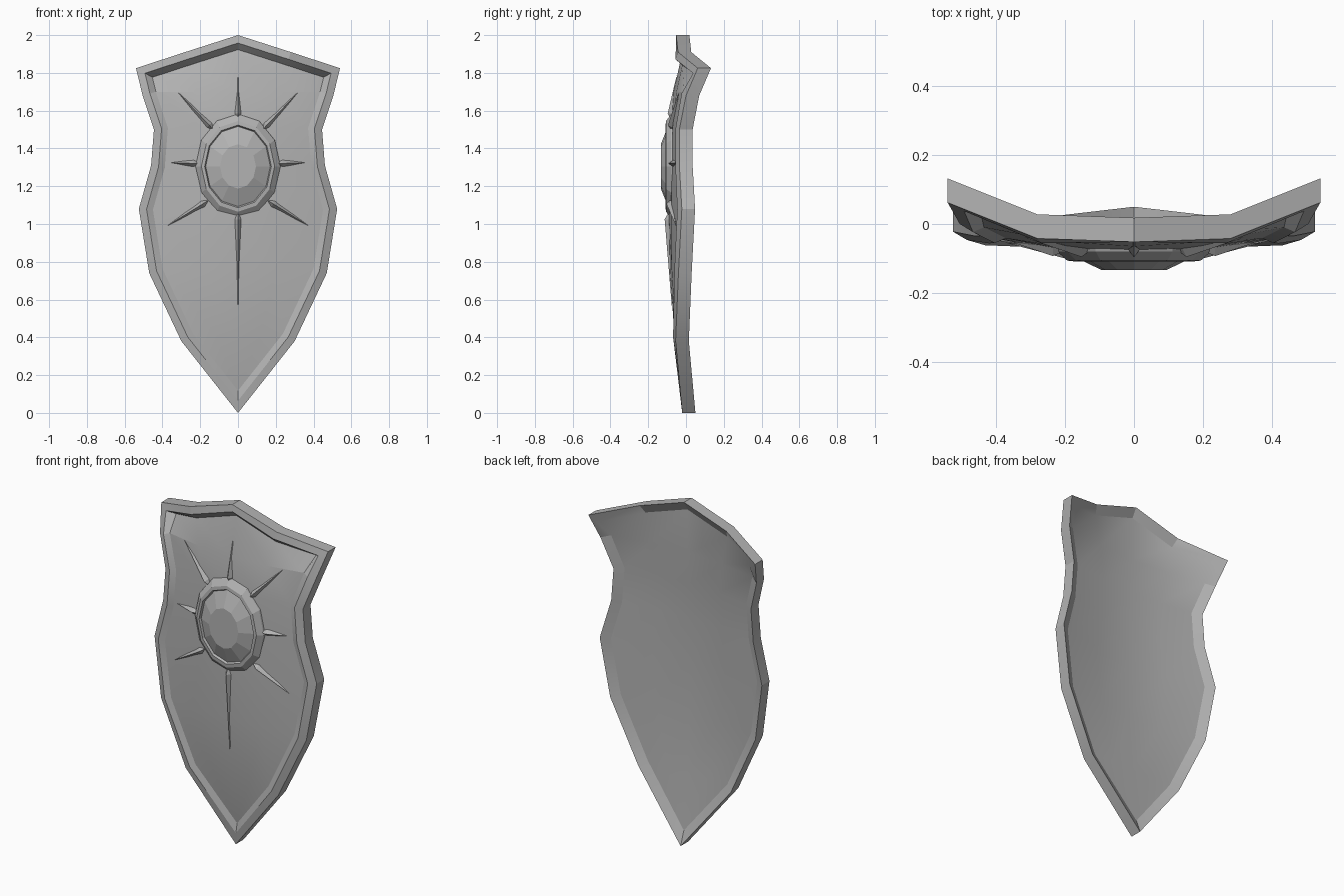
import bpy, bmesh, math
from mathutils import Vector

cube = bpy.data.objects.get("Cube")
if cube:
    bpy.data.objects.remove(cube)

# One plain grey for the whole shield
metal = bpy.data.materials.new("plain_grey")
metal.use_nodes = True
GREY = (0.45, 0.45, 0.45, 1)
metal.diffuse_color = GREY
metal.node_tree.nodes["Principled BSDF"].inputs["Base Color"].default_value = GREY

# Half outline from crest to tip: x, z, y of the back edge
OUTLINE = [(0, 2, .018), (.28, 1.91, .028), (.54, 1.825, .132), (.505, 1.68, .07),
           (.445, 1.5, .035), (.46, 1.31, .035), (.525, 1.08, .048), (.47, .74, .03),
           (.3, .38, .015), (0, 0, .05)]
# Depth of the panel's middle at each side row
MIDDLE = [-.065, -.08, -.087, -.091, -.085, -.062]
THICK = .07
COUNT = 2 * (len(OUTLINE) - 1)
TIP = len(OUTLINE) - 1


def full_loop():
    return [Vector(p) for p in OUTLINE] + [Vector((-x, z, y)) for x, z, y in OUTLINE[-2:0:-1]]


def inset(loop, dist):
    """Mitred inward offset in the x-z plane, keeping the depth."""
    out = []
    for i, p in enumerate(loop):
        a = (p.xy - loop[i - 1].xy).normalized()
        b = (loop[(i + 1) % COUNT].xy - p.xy).normalized()
        na, nb = Vector((a.y, -a.x)), Vector((b.y, -b.x))
        m = (na + nb) / (1 + na.dot(nb))
        out.append(Vector((p.x + m.x * dist, p.y + m.y * dist, p.z)))
    return out


def finish(name, bm, angle):
    bmesh.ops.recalc_face_normals(bm, faces=bm.faces)
    mesh = bpy.data.meshes.new(name)
    bm.to_mesh(mesh)
    bm.free()
    mesh.materials.append(metal)
    ob = bpy.data.objects.new(name, mesh)
    bpy.context.collection.objects.link(ob)
    if angle:
        bpy.ops.object.select_all(action='DESELECT')
        ob.select_set(True)
        bpy.context.view_layer.objects.active = ob
        bpy.ops.object.shade_smooth_by_angle(angle=math.radians(angle))
    return ob


def strip(bm, a, b):
    n = len(a)
    for i in range(n):
        j = (i + 1) % n
        bm.faces.new((a[i], a[j], b[j], b[i]))


def panel(bm, ring, shift):
    """Curved sheet spanning a rim loop, bulging towards the front."""
    rows = [[ring[-2], ring[-1], ring[0], ring[1], ring[2]]]
    for k, mid in enumerate(MIDDLE, start=3):
        l, r = ring[COUNT - k], ring[k]
        row = [l]
        for t in (-.5, 0, .5):
            y = r.co.y + (mid + shift - r.co.y) * (1 - t * t)
            row.append(bm.verts.new((r.co.x * t, y, r.co.z)))
        rows.append(row + [r])
    for a, b in zip(rows, rows[1:]):
        for i in range(4):
            bm.faces.new((a[i], a[i + 1], b[i + 1], b[i]))
    for i in range(4):
        bm.faces.new((rows[-1][i], rows[-1][i + 1], ring[TIP]))


# Shield body: side wall, sloped rim, recessed bevel, curved front and back
outer = full_loop()
rim = inset(outer, .04)
edge = inset(outer, .073)
TOP = {0, 1, 2, COUNT - 1, COUNT - 2}

bm = bmesh.new()


def add_loop(points, depth):
    return [bm.verts.new((p.x, p.z + depth(i, p), p.y)) for i, p in enumerate(points)]


def rim_depth(i, p):
    return -THICK - .05 * abs(p.x)


def edge_depth(i, p):
    return rim_depth(i, p) + (.035 if i in TOP else .012)


back = add_loop(outer, lambda i, p: 0)
front = add_loop(outer, lambda i, p: -THICK)
rim_ring = add_loop(rim, rim_depth)
edge_ring = add_loop(edge, edge_depth)
back_ring = add_loop(inset(outer, .05), lambda i, p: -.03)
for a, b in ((back, front), (front, rim_ring), (rim_ring, edge_ring), (back, back_ring)):
    strip(bm, a, b)
panel(bm, edge_ring, 0)
panel(bm, back_ring, .05)

# Side rows of the panel, used to seat the rays on it
ROWS = [(edge_ring[k].co.z, edge_ring[k].co.x, edge_ring[k].co.y, mid)
        for k, mid in enumerate(MIDDLE, start=3)]
ROWS.insert(0, (edge_ring[0].co.z, edge_ring[2].co.x, edge_ring[2].co.y, edge_ring[0].co.y))
finish("shield_body", bm, 20)


def panel_y(x, z):
    for a, b in zip(ROWS, ROWS[1:]):
        if a[0] >= z >= b[0]:
            f = (a[0] - z) / (a[0] - b[0])
            w, e, m = (a[i] + (b[i] - a[i]) * f for i in (1, 2, 3))
            return e + (m - e) * (1 - (x / w) ** 2)
    return MIDDLE[0]


# Central boss: skirt, raised ring, groove and faceted dome
BOSS_Z, RX, RZ, SIDES = 1.305, .19, .235, 12
PROFILE = [(1.2, -.06), (1.17, -.08), (1.02, -.106), (.93, -.108), (.9, -.096), (.5, -.133)]
bm = bmesh.new()
loops = []
for s, y in PROFILE:
    angles = [math.tau * i / SIDES for i in range(SIDES)]
    loops.append([bm.verts.new((RX * s * math.sin(a), y, BOSS_Z + RZ * s * math.cos(a)))
                  for a in angles])
for a, b in zip(loops, loops[1:]):
    strip(bm, a, b)
bm.faces.new(loops[-1])
bm.faces.new(loops[0])
finish("center_boss", bm, 0)


# Rays: slim ridged spikes lying on the panel
def ray(name, base, tip):
    b, t = Vector(base), Vector(tip)
    d = (t - b).normalized()
    n = Vector((-d.y, d.x)) * .019
    shoulder = b + d * .025

    def at(p, lift):
        return bm.verts.new((p.x, panel_y(p.x, p.y) - lift, p.y))

    bm = bmesh.new()
    heel, l, r = at(b - d * .01, .002), at(shoulder + n, -.004), at(shoulder - n, -.004)
    ridge, point, under = at(shoulder, .023), at(t, .003), at(shoulder, -.012)
    for top in (ridge, under):
        for side in (l, r):
            bm.faces.new((top, side, point))
            bm.faces.new((top, side, heel))
    finish(name, bm, 0)


ray("top_ray", (0, 1.56), (0, 1.79))
ray("bottom_ray", (0, 1.05), (0, .54))
for side, s in (("left", 1), ("right", -1)):
    ray(side + "_upper_ray", (s * .135, 1.505), (s * .32, 1.7))
    ray(side + "_middle_ray", (s * .21, 1.32), (s * .355, 1.325))
    ray(side + "_lower_ray", (s * .165, 1.12), (s * .375, .99))
